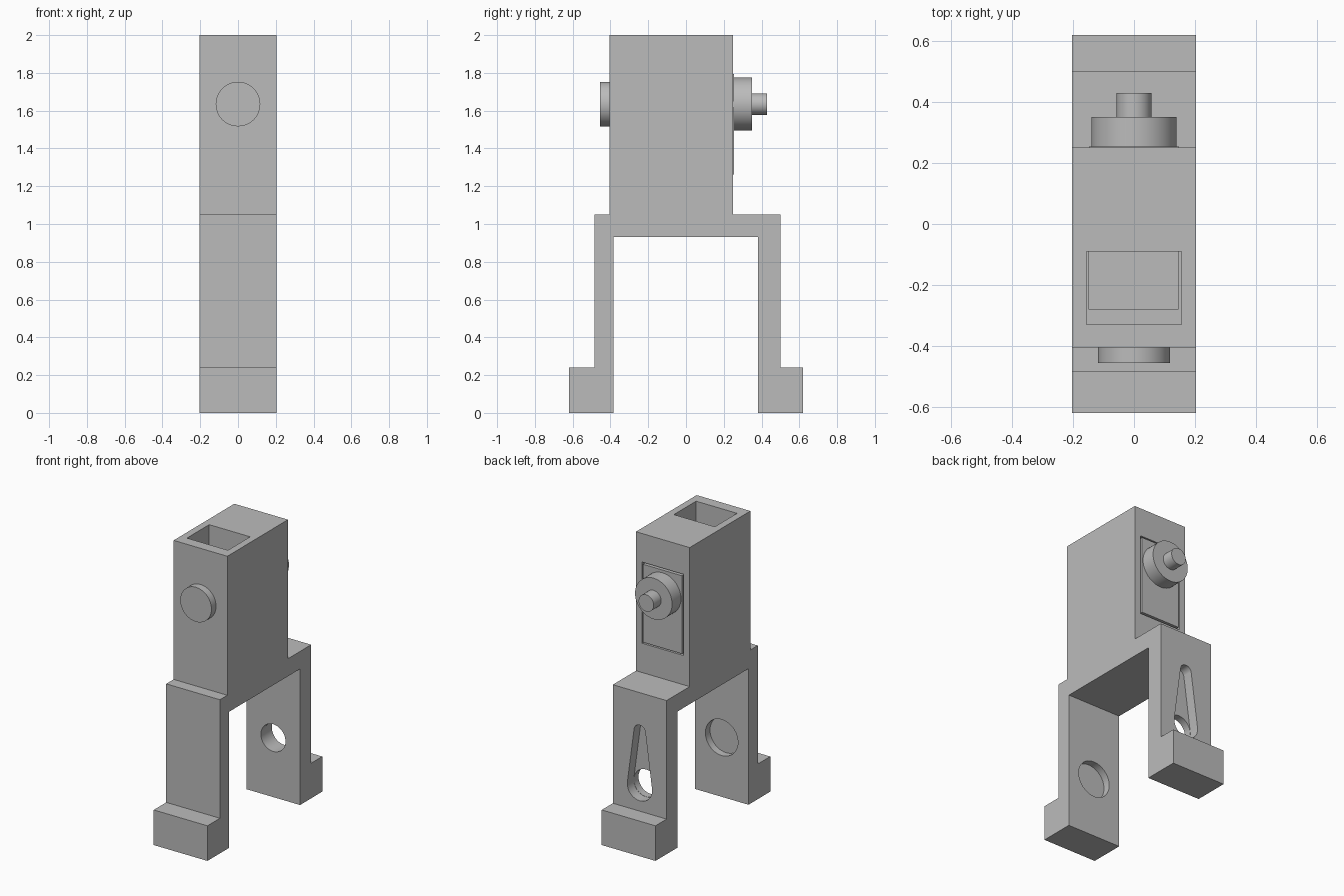
import bpy, bmesh, math
from mathutils import Vector

cube = bpy.data.objects.get("Cube")
if cube:
    bpy.data.objects.remove(cube, do_unlink=True)

grey = bpy.data.materials.new("plain grey")
grey.use_nodes = True
grey.diffuse_color = (0.5, 0.5, 0.5, 1)
grey.node_tree.nodes["Principled BSDF"].inputs["Base Color"].default_value = grey.diffuse_color


def prism(name, points, offset):
    """Extrude a closed 3D outline along an offset."""
    bm = bmesh.new()
    face = bm.faces.new([bm.verts.new(p) for p in points])
    new = bmesh.ops.extrude_face_region(bm, geom=[face], use_keep_orig=True)["geom"]
    bmesh.ops.translate(bm, vec=offset, verts=[v for v in new if isinstance(v, bmesh.types.BMVert)])
    bmesh.ops.recalc_face_normals(bm, faces=bm.faces)
    mesh = bpy.data.meshes.new(name)
    bm.to_mesh(mesh)
    bm.free()
    mesh.materials.append(grey)
    obj = bpy.data.objects.new(name, mesh)
    bpy.context.collection.objects.link(obj)
    return obj


def facing_y(name, outline, y0, y1):
    """Prism from an (x, z) outline running between two depths."""
    return prism(name, [(x, y0, z) for x, z in outline], Vector((0, y1 - y0, 0)))


def arc(r, z, start=0, end=2 * math.pi, n=48):
    return [(r * math.cos(a), z + r * math.sin(a))
            for a in (start + (end - start) * i / n for i in range(n))]


def rect(x0, x1, z0, z1):
    return [(x0, z0), (x1, z0), (x1, z1), (x0, z1)]


def pocket(name, x0, x1, y0, y1, floor):
    return prism(name, [(x, y, floor) for x, y in rect(x0, x1, y0, y1)], Vector((0, 0, 2.1 - floor)))


def select(obj):
    bpy.ops.object.select_all(action='DESELECT')
    obj.select_set(True)
    bpy.context.view_layer.objects.active = obj


def cut(obj, cutter):
    cutter.hide_render = True
    mod = obj.modifiers.new(cutter.name, 'BOOLEAN')
    mod.operation, mod.solver, mod.object = 'DIFFERENCE', 'EXACT', cutter
    select(obj)
    bpy.ops.object.modifier_apply(modifier=mod.name)
    bpy.data.objects.remove(cutter, do_unlink=True)


# Housing with two stepped legs, one side profile
HALF = 0.203
profile = [(-0.62, 0), (-0.385, 0), (-0.385, 0.93), (0.38, 0.93), (0.38, 0), (0.62, 0),
           (0.62, 0.24), (0.5, 0.24), (0.5, 1.05), (0.25, 1.05), (0.25, 2), (-0.405, 2),
           (-0.405, 1.05), (-0.485, 1.05), (-0.485, 0.24), (-0.62, 0.24)]
body = prism("housing_and_legs", [(-HALF, y, z) for y, z in profile], Vector((2 * HALF, 0, 0)))

# Stepped pocket in the top
cut(body, pocket("pocket_upper", -0.155, 0.155, -0.33, -0.09, 1.7))
cut(body, pocket("pocket_lower", -0.148, 0.145, -0.28, -0.09, 1.4))

# Recess for the back panel
cut(body, facing_y("panel_recess", rect(-0.158, 0.158, 1.25, 1.805), 0.225, 0.3))

# Back leg: tapered keyhole slot outside, round hole through
HOLE_Z, BIG, SMALL, TIP_Z = 0.405, 0.094, 0.043, 0.785
tilt = math.asin((BIG - SMALL) / (TIP_Z - HOLE_Z))
slot = (arc(SMALL, TIP_Z, tilt, math.pi - tilt, 20)
        + arc(BIG, HOLE_Z, math.pi - tilt, 2 * math.pi + tilt, 32))
cut(body, facing_y("keyhole_slot", slot, 0.43, 0.55))
cut(body, facing_y("through_hole", arc(BIG - 0.001, HOLE_Z), 0.33, 0.45))

# Front leg: shallow round socket inside
cut(body, facing_y("socket", arc(0.123, HOLE_Z), -0.435, -0.35))

# Panel sits in the recess with a thin gap
facing_y("back_panel", rect(-0.147, 0.147, 1.261, 1.794), 0.22, 0.254)

# Front button, back dial and its spindle
AXIS_Z = 1.635
facing_y("front_button", arc(0.118, AXIS_Z), -0.4, -0.455)
facing_y("back_dial", arc(0.14, AXIS_Z), 0.245, 0.35)
facing_y("dial_spindle", arc(0.057, AXIS_Z), 0.34, 0.43)

for obj in list(bpy.context.collection.objects):
    if obj.type == 'MESH' and grey.name in obj.data.materials:
        select(obj)
        bpy.ops.object.shade_smooth_by_angle(angle=math.radians(30))
